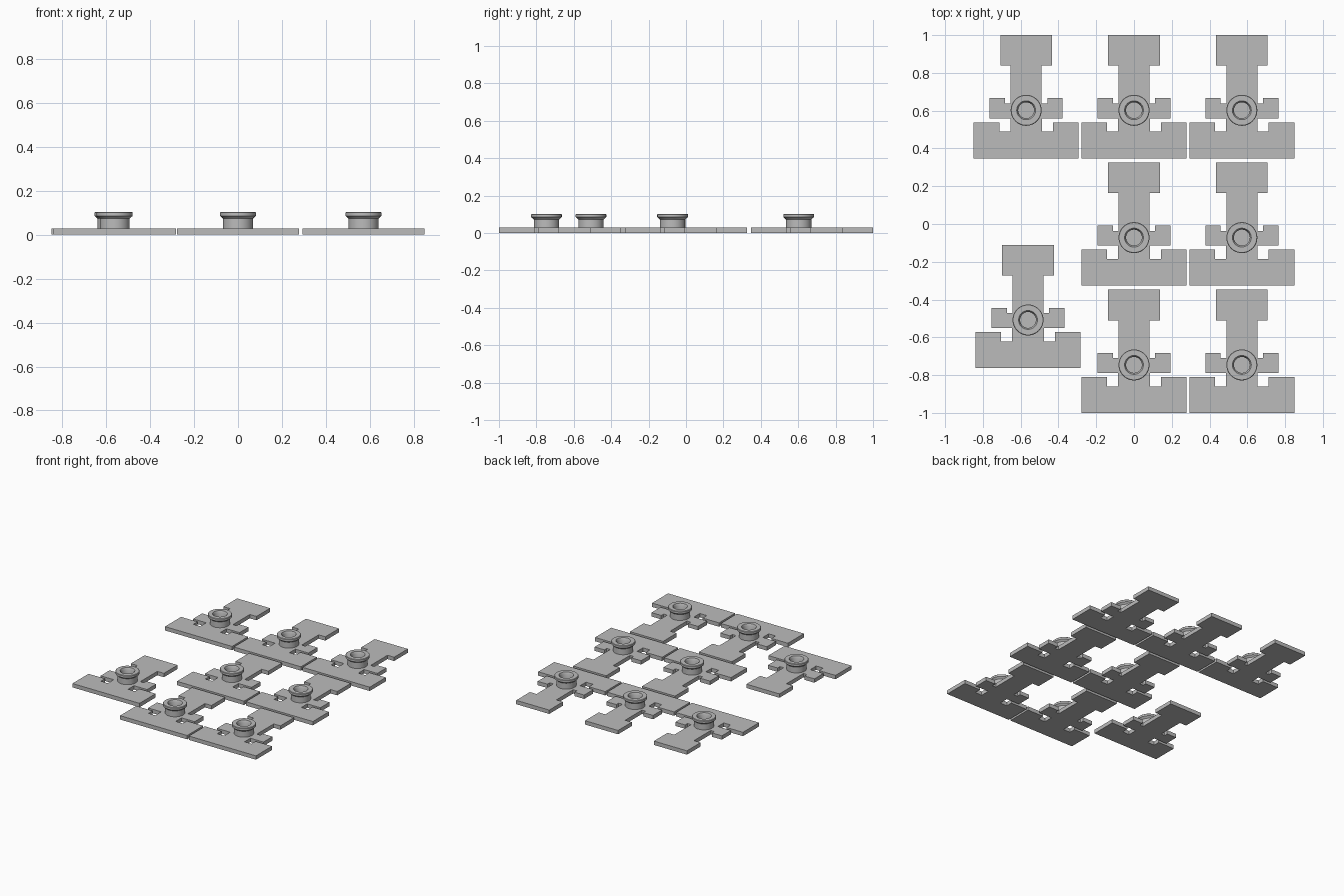
import bpy
import bmesh
from math import cos, sin, tau

if "Cube" in bpy.data.objects:
    bpy.data.objects.remove(bpy.data.objects["Cube"])

grey = bpy.data.materials.new("plain grey")
grey.use_nodes = True
colour = (0.5, 0.5, 0.5, 1)
grey.diffuse_color = colour
grey.node_tree.nodes["Principled BSDF"].inputs["Base Color"].default_value = colour

PLATE_TOP = 0.029
SEGMENTS = 48


def make_mesh(name, bm):
    bmesh.ops.recalc_face_normals(bm, faces=bm.faces)
    mesh = bpy.data.meshes.new(name)
    bm.to_mesh(mesh)
    bm.free()
    mesh.materials.append(grey)
    return mesh


def plate_mesh():
    # Right half of the outline, from the base up to the head, then mirrored
    half = [(0.278, -0.254), (0.278, -0.064), (0.142, -0.064), (0.142, -0.113),
            (0.084, -0.113), (0.084, -0.043), (0.193, -0.043), (0.193, 0.064),
            (0.112, 0.064), (0.112, 0.036), (0.082, 0.036), (0.082, 0.236),
            (0.137, 0.236), (0.137, 0.398)]
    outline = half + [(-x, y) for x, y in reversed(half)]
    bm = bmesh.new()
    face = bm.faces.new([bm.verts.new((x, y, 0)) for x, y in outline])
    top = bmesh.ops.extrude_face_region(bm, geom=[face])["geom"]
    verts = [g for g in top if isinstance(g, bmesh.types.BMVert)]
    bmesh.ops.translate(bm, verts=verts, vec=(0, 0, PLATE_TOP))
    return make_mesh("plate", bm)


def knob_mesh():
    # Turned profile: post, flared rim, tapered blind hole
    profile = [(0.068, PLATE_TOP), (0.068, 0.073), (0.074, 0.079), (0.082, 0.085),
               (0.082, 0.1), (0.079, 0.103), (0.05, 0.103), (0.042, 0.088),
               (0.042, PLATE_TOP + 0.002)]
    bm = bmesh.new()
    rings = [[bm.verts.new((r * cos(tau * i / SEGMENTS), r * sin(tau * i / SEGMENTS), z))
              for i in range(SEGMENTS)] for r, z in profile]
    for low, high in zip(rings, rings[1:]):
        for i in range(SEGMENTS):
            j = (i + 1) % SEGMENTS
            bm.faces.new((low[i], low[j], high[j], high[i]))
    bm.faces.new(rings[0])
    bm.faces.new(rings[-1])
    return make_mesh("knob", bm)


def place(name, mesh, x, y):
    obj = bpy.data.objects.new(name, mesh)
    obj.location = (x, y, 0)
    bpy.context.collection.objects.link(obj)
    return obj


# Back row of three, two rows of two, and one loose piece at the front left
COLUMN, ROW, BACK = 0.571, 0.674, 0.602
spots = [(c * COLUMN, BACK - r * ROW)
         for r in range(3) for c in (-1, 0, 1) if r == 0 or c >= 0]
spots.append((-0.561, -0.508))

plate, knob = plate_mesh(), knob_mesh()
for n, (x, y) in enumerate(spots, 1):
    place(f"plate_{n}", plate, x, y)
    knob_obj = place(f"knob_{n}", knob, x, y)

# The knobs share one mesh, so smoothing one smooths all
bpy.ops.object.select_all(action='DESELECT')
knob_obj.select_set(True)
bpy.context.view_layer.objects.active = knob_obj
bpy.ops.object.shade_smooth_by_angle()
